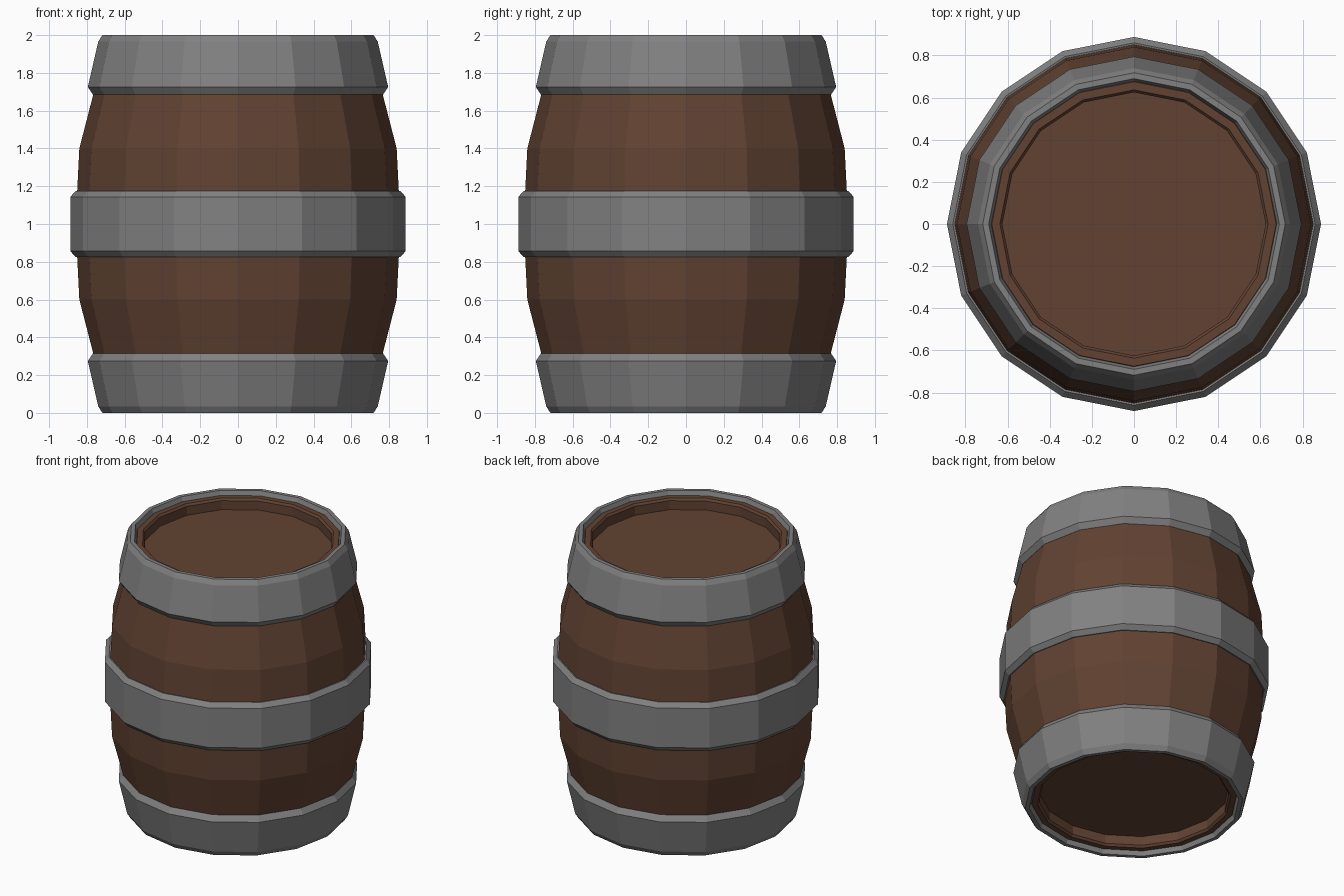
import bpy, bmesh
from math import cos, sin, pi

if "Cube" in bpy.data.objects:
    bpy.data.objects.remove(bpy.data.objects["Cube"])

SIDES = 16


def material(name, rgb):
    m = bpy.data.materials.new(name)
    m.diffuse_color = (*rgb, 1)
    m.use_nodes = True
    m.node_tree.nodes["Principled BSDF"].inputs["Base Color"].default_value = m.diffuse_color
    return m


wood = material("wood", (0.12, 0.055, 0.032))
iron = material("iron", (0.22, 0.22, 0.22))


def lathe(name, profile, mat, closed=True):
    """Spin (radius, z) points about z with flat facets; open ends are capped."""
    bm = bmesh.new()
    rings = [[bm.verts.new((r * cos(2 * pi * i / SIDES), r * sin(2 * pi * i / SIDES), z))
              for i in range(SIDES)] for r, z in profile]
    pairs = list(zip(rings, rings[1:]))
    if closed:
        pairs.append((rings[-1], rings[0]))
    else:
        bm.faces.new(rings[0])
        bm.faces.new(rings[-1])
    for a, b in pairs:
        for i in range(SIDES):
            j = (i + 1) % SIDES
            bm.faces.new((a[i], a[j], b[j], b[i]))
    bmesh.ops.recalc_face_normals(bm, faces=bm.faces)
    me = bpy.data.meshes.new(name)
    bm.to_mesh(me)
    bm.free()
    me.materials.append(mat)
    ob = bpy.data.objects.new(name, me)
    bpy.context.collection.objects.link(ob)
    return ob


def flip(profile):
    return [(r, 2 - z) for r, z in profile]


# Bulging staves with recessed heads at both ends
half = [(0.625, 1.89), (0.625, 1.955), (0.637, 1.97), (0.675, 1.97),
        (0.69, 1.95), (0.765, 1.69), (0.84, 1.40)]
lower = flip(half)
lathe("staves_and_heads", lower + [(0.86, 1.0)] + half[::-1], wood, closed=False)

# Tapered end hoops
end = [(0.675, 1.96), (0.69, 2.0), (0.718, 2.0), (0.74, 1.965),
       (0.795, 1.725), (0.768, 1.685), (0.74, 1.70)]
lathe("top_hoop", end, iron)
lathe("bottom_hoop", flip(end), iron)

# Wide middle hoop
mid = [(0.83, 1.17), (0.86, 1.175), (0.888, 1.143)]
lathe("middle_hoop", mid + flip(mid)[::-1], iron)
